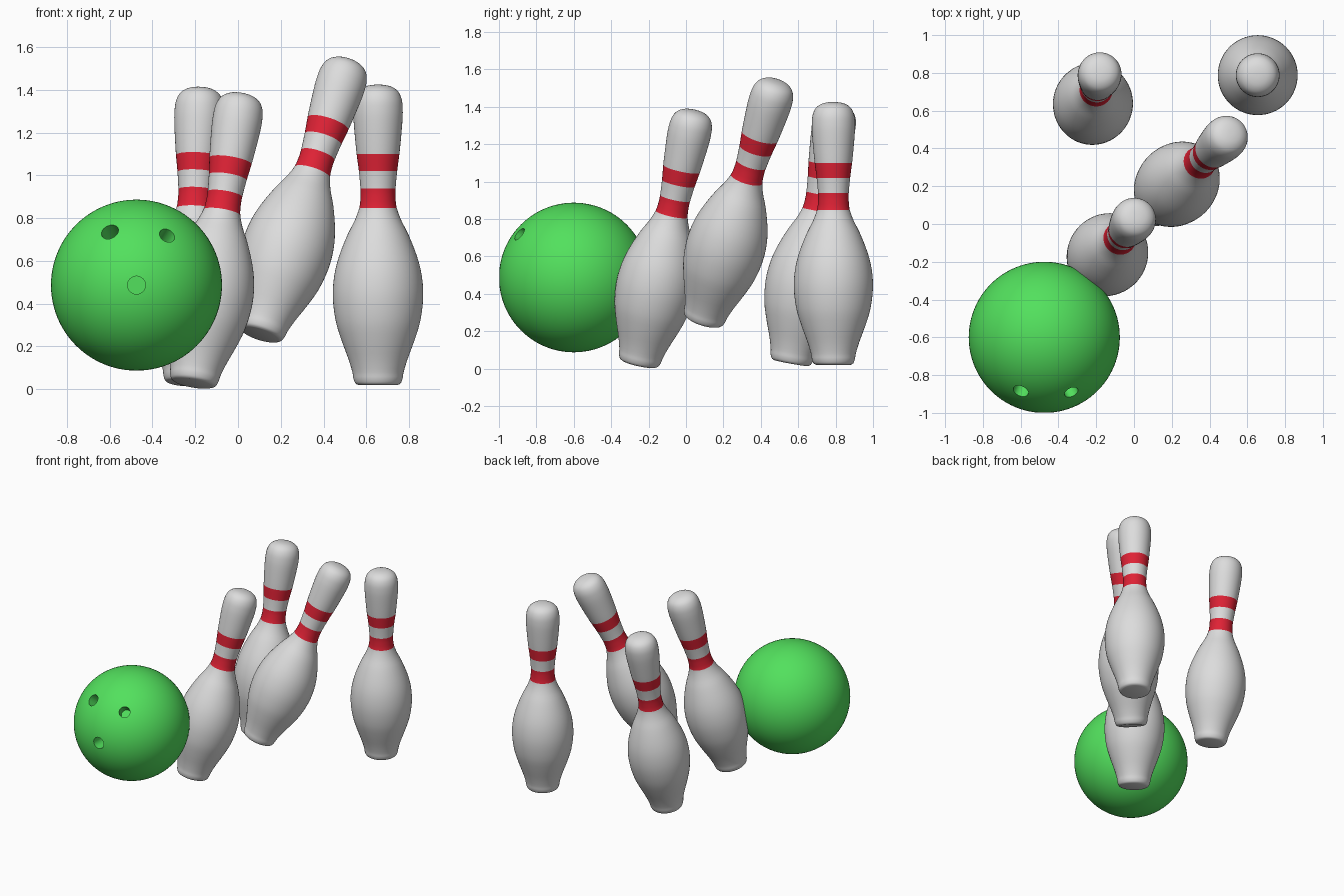
import bpy, bmesh, math
from mathutils import Vector, Matrix

if "Cube" in bpy.data.objects:
    bpy.data.objects.remove(bpy.data.objects["Cube"])


def material(name, rgb):
    m = bpy.data.materials.new(name)
    m.diffuse_color = (*rgb, 1)
    m.use_nodes = True
    m.node_tree.nodes["Principled BSDF"].inputs["Base Color"].default_value = m.diffuse_color
    return m


WHITE = material("pin white", (0.72, 0.72, 0.72))
RED = material("stripe red", (0.74, 0.016, 0.036))
GREEN = material("ball green", (0.085, 0.75, 0.11))

# Pin profile: (radius, height), including exact stripe edges
PROFILE = [(0, 0), (0.092, 0), (0.106, 0.008), (0.115, 0.03), (0.12, 0.06),
           (0.138, 0.12), (0.171, 0.21), (0.198, 0.30), (0.2115, 0.41),
           (0.205, 0.51), (0.183, 0.60), (0.144, 0.70), (0.109, 0.77),
           (0.0875, 0.829), (0.082, 0.875), (0.082, 0.918), (0.0895, 1.0),
           (0.1, 1.08), (0.108, 1.16), (0.1145, 1.24), (0.1155, 1.29),
           (0.111, 1.335), (0.095, 1.372), (0.066, 1.394), (0.033, 1.403),
           (0, 1.405)]
STRIPES = [(0.829, 0.918), (1.0, 1.08)]
SEGMENTS = 64


def smooth_profile(points, steps=3):
    """Catmull-Rom refinement, keeping the flat base as it is."""
    p = [Vector(q) for q in points]
    out = [p[0]]
    for i in range(1, len(p) - 1):
        a, b, c = p[i - 1], p[i], p[i + 1]
        d = p[i + 2] if i + 2 < len(p) else Vector((-p[i].x, p[i].y))
        if i == 1:
            a = b
        for k in range(steps):
            t = k / steps
            out.append(0.5 * (2 * b + (c - a) * t + (2 * a - 5 * b + 4 * c - d) * t * t
                              + (3 * b - a - 3 * c + d) * t ** 3))
    return out + [p[-1]]


def make_pin_mesh():
    bm = bmesh.new()
    rings = []
    for r, h in smooth_profile(PROFILE):
        if r < 1e-5:
            rings.append([bm.verts.new((0, 0, h))] * SEGMENTS)
        else:
            rings.append([bm.verts.new((r * math.cos(a), r * math.sin(a), h))
                          for a in (math.tau * k / SEGMENTS for k in range(SEGMENTS))])
    for lo, hi in zip(rings, rings[1:]):
        mid = (lo[0].co.z + hi[0].co.z) / 2
        for k in range(SEGMENTS):
            n = (k + 1) % SEGMENTS
            f = bm.faces.new(dict.fromkeys((lo[k], lo[n], hi[n], hi[k])))
            f.smooth = True
            f.material_index = int(any(a < mid < b for a, b in STRIPES))
    bmesh.ops.recalc_face_normals(bm, faces=bm.faces)
    me = bpy.data.meshes.new("pin")
    bm.to_mesh(me)
    bm.free()
    me.materials.append(WHITE)
    me.materials.append(RED)
    return me


def smooth(ob, angle):
    bpy.ops.object.select_all(action='DESELECT')
    ob.select_set(True)
    bpy.context.view_layer.objects.active = ob
    bpy.ops.object.shade_smooth_by_angle(angle=math.radians(angle))


# Pins: name, centre of base, tilt, direction of tilt
PINS = [("standing_pin", (0.655, 0.788, 0.02), 0, 0),
        ("struck_pin", (-0.209, -0.252, 0.027), 15.4, 52.7),
        ("flying_pin", (0.102, 0.092, 0.256), 24, 43.5),
        ("wobbling_pin", (-0.235, 0.56, 0.03), 10.6, 77)]
for name, base, tilt, heading in PINS:
    ob = bpy.data.objects.new(name, make_pin_mesh())
    bpy.context.collection.objects.link(ob)
    d = math.radians(heading)
    axis = Vector((-math.sin(d), math.cos(d), 0))
    ob.matrix_world = Matrix.Translation(base) @ Matrix.Rotation(math.radians(tilt), 4, axis)
    smooth(ob, 50)

# Ball
C, R = Vector((-0.475, -0.6, 0.487)), 0.4
bpy.ops.mesh.primitive_uv_sphere_add(segments=96, ring_count=48, radius=R, location=C)
ball = bpy.context.object
ball.name = "bowling_ball"
ball.data.materials.append(GREEN)

# Finger holes: direction from the ball centre, radius
HOLES = [((0, -0.4, 0), 0.042), ((-0.125, -0.286, 0.25), 0.042), ((0.144, -0.292, 0.233), 0.038)]
for direction, radius in HOLES:
    n = Vector(direction).normalized()
    bpy.ops.mesh.primitive_cylinder_add(vertices=32, radius=radius, depth=0.24, location=C + n * R,
                                        rotation=n.to_track_quat('Z', 'Y').to_euler())
    cutter = bpy.context.object
    cutter.name = "hole_cutter"
    cutter.hide_render = True
    cutter.data.materials.append(GREEN)
    bpy.context.view_layer.objects.active = ball
    mod = ball.modifiers.new("hole", 'BOOLEAN')
    mod.operation = 'DIFFERENCE'
    mod.solver = 'EXACT'
    mod.object = cutter
    bpy.ops.object.modifier_apply(modifier=mod.name)
    bpy.data.objects.remove(cutter, do_unlink=True)
smooth(ball, 30)
